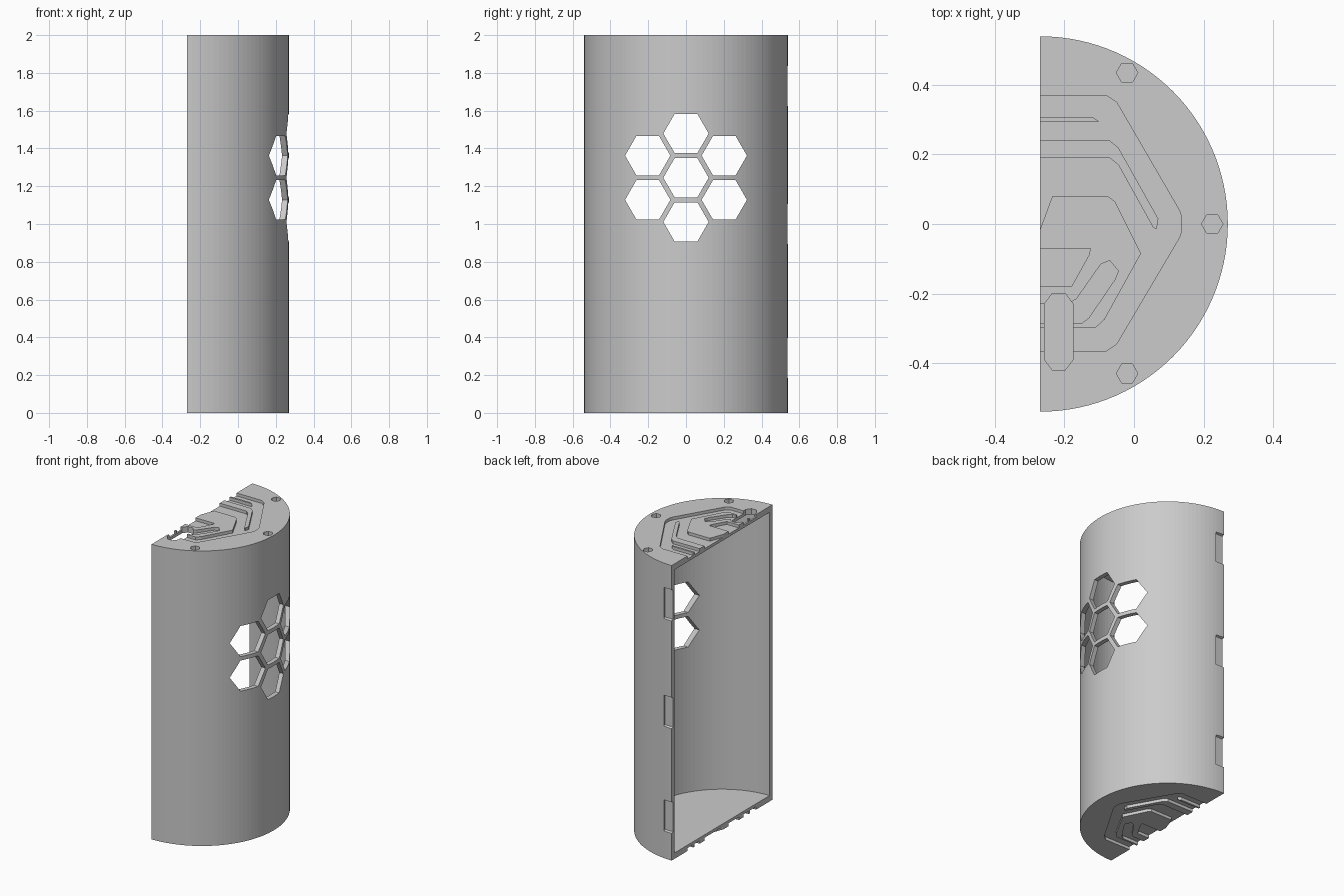
import bpy
from math import sin, cos, pi, radians

if "Cube" in bpy.data.objects:
    bpy.data.objects.remove(bpy.data.objects["Cube"])

R, WALL, CAP, GROOVE = 0.54, 0.03, 0.04, 0.02
BACK, OUT = -0.27, -0.36      # open face, and a point safely beyond it

grey = bpy.data.materials.new("light grey plastic")
grey.use_nodes = True
grey.diffuse_color = (0.6, 0.6, 0.6, 1)
grey.node_tree.nodes["Principled BSDF"].inputs["Base Color"].default_value = (0.6, 0.6, 0.6, 1)


def prism(name, outline, low, high, axis="z"):
    """Extrude an outline along z (outline is x, y) or along x (outline is y, z)."""
    n = len(outline)
    if axis == "z":
        verts = [(a, b, h) for h in (low, high) for a, b in outline]
    else:
        verts = [(h, a, b) for h in (low, high) for a, b in outline]
    faces = [tuple(reversed(range(n))), tuple(range(n, 2 * n))]
    faces += [(i, (i + 1) % n, n + (i + 1) % n, n + i) for i in range(n)]
    area = sum(outline[i - 1][0] * outline[i][1] - outline[i][0] * outline[i - 1][1] for i in range(n))
    if area < 0:
        faces = [tuple(reversed(f)) for f in faces]
    mesh = bpy.data.meshes.new(name)
    mesh.from_pydata(verts, [], faces)
    mesh.materials.append(grey)
    obj = bpy.data.objects.new(name, mesh)
    bpy.context.collection.objects.link(obj)
    return obj


def cut(target, cutter):
    """Subtract the cutter from the target and discard it."""
    mod = target.modifiers.new("cut", "BOOLEAN")
    mod.operation, mod.solver, mod.object = "DIFFERENCE", "EXACT", cutter
    bpy.context.view_layer.objects.active = target
    bpy.ops.object.modifier_apply(modifier=mod.name)
    bpy.data.objects.remove(cutter)


def half_disc(radius, back, steps=60):
    arc = [(BACK + radius * sin(pi * i / steps), -radius * cos(pi * i / steps)) for i in range(steps + 1)]
    return arc + ([(back, radius), (back, -radius)] if back < BACK else [])


def polygon(cx, cy, radius, turn=0, sides=6):
    return [(cx + radius * cos(turn + 2 * pi * i / sides), cy + radius * sin(turn + 2 * pi * i / sides))
            for i in range(sides)]


# Hollow half-cylinder shell, open at the back
shell = prism("shell", half_disc(R, BACK), 0, 2)
cut(shell, prism("cavity", half_disc(R - WALL, OUT), CAP, 2 - CAP))

# Honeycomb window in the curved wall
hexes = [(0, 1.245)] + [(0.234 * cos(radians(a)), 1.245 + 0.234 * sin(radians(a))) for a in range(30, 360, 60)]
for y, z in hexes:
    cut(shell, prism("window", polygon(y, z, 0.12), 0, 0.5, "x"))

# Shallow latch notches along one back edge
for z in (0.29, 1.0, 1.73):
    notch = prism("notch", [(0.525, z - 0.1), (0.525, z + 0.1), (0.6, z + 0.13), (0.6, z - 0.13)],
                  OUT, -0.21, "x")
    cut(shell, notch)

# Blind screw recesses in the top
for x, y in ((-0.02, 0.435), (0.225, 0), (-0.02, -0.43)):
    cut(shell, prism("screw_recess", polygon(x, y, 0.031), 1.97, 2.1))

# Outlines of the chevron relief
field = [(OUT, 0.37), (-0.08, 0.37), (-0.05, 0.35), (0.13, 0.04), (0.137, 0.02), (0.137, -0.02),
         (0.13, -0.04), (-0.05, -0.345), (-0.08, -0.365), (OUT, -0.365)]
thin_rib = [(BACK, 0.308), (-0.12, 0.308), (-0.1, 0.295), (BACK, 0.295)]
bent_rib = [(BACK, 0.24), (-0.07, 0.24), (-0.045, 0.22), (0.07, 0.015), (0.065, -0.015), (0.055, -0.01),
            (-0.045, 0.17), (-0.07, 0.19), (BACK, 0.19)]
chevron = [(BACK, -0.015), (-0.235, 0.08), (-0.075, 0.08), (-0.055, 0.065), (0.02, -0.085),
           (-0.085, -0.275), (-0.11, -0.298), (BACK, -0.298)]
inner_groove = [(OUT, -0.07), (-0.125, -0.07), (-0.13, -0.09), (-0.18, -0.18), (OUT, -0.18)]
bent_groove = [(OUT, -0.23), (-0.19, -0.23), (-0.165, -0.215), (-0.095, -0.115), (-0.07, -0.105),
               (-0.045, -0.135), (-0.055, -0.16), (-0.13, -0.27), (-0.15, -0.285), (OUT, -0.285)]

# Relief on both end caps
ribs = []
for side, floor, face, beyond in (("top", 2 - GROOVE, 2, 2.1), ("bottom", GROOVE, 0, -0.1)):
    def layer(name, outline, start, end):
        return prism(side + "_" + name, outline, min(start, end), max(start, end))
    cut(shell, layer("field", field, floor, beyond))
    root = floor + (floor - face) * 0.25
    new = [layer(n, o, root, face) for n, o in
           (("thin_rib", thin_rib), ("bent_rib", bent_rib), ("chevron", chevron))]
    for groove in (inner_groove, bent_groove):
        cut(new[2], layer("groove", groove, floor, beyond))
    ribs += new

# Rounded strap slot through the top cap
slot = [(-0.258, -0.39), (-0.235, -0.42), (-0.198, -0.42), (-0.175, -0.39),
        (-0.175, -0.23), (-0.198, -0.2), (-0.235, -0.2), (-0.258, -0.23)]
for part in (shell, ribs[2]):
    cut(part, prism("slot", slot, 1.9, 2.1))
